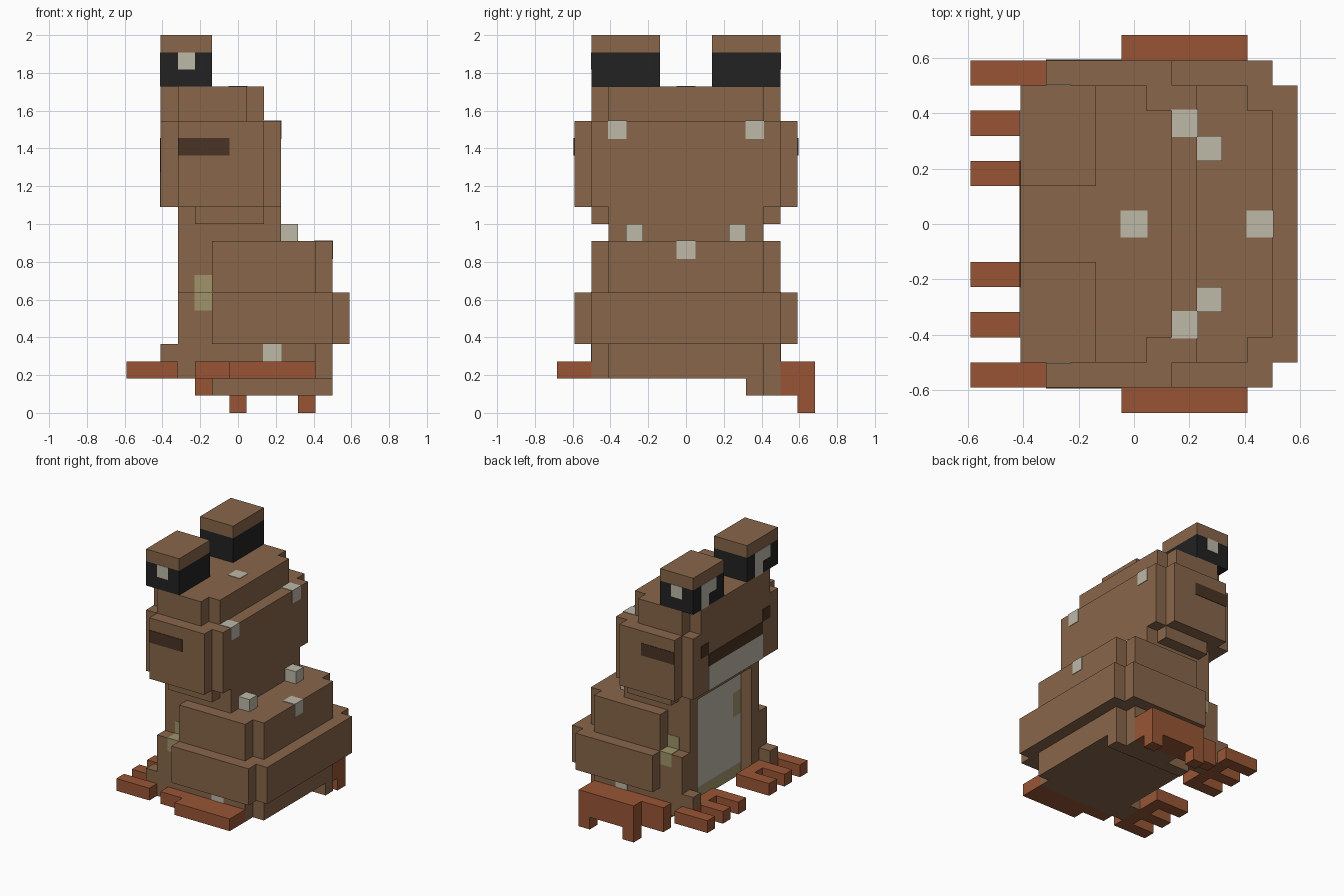
import bpy
import bmesh

U = 1 / 11      # edge of one block
SKIN = 0.04     # how far painted cells stand out, in blocks

cube = bpy.data.objects.get("Cube")
if cube:
    bpy.data.objects.remove(cube, do_unlink=True)


def material(name, hex_code):
    def linear(v):
        return v / 12.92 if v <= 0.04045 else ((v + 0.055) / 1.055) ** 2.4
    rgb = [linear(int(hex_code[i:i + 2], 16) / 255) for i in (0, 2, 4)]
    mat = bpy.data.materials.new(name)
    mat.use_nodes = True
    mat.diffuse_color = (*rgb, 1)
    bsdf = mat.node_tree.nodes["Principled BSDF"]
    bsdf.inputs["Base Color"].default_value = (*rgb, 1)
    bsdf.inputs["Roughness"].default_value = 0.9
    return mat


BROWN = material("brown skin", "88664A")
ORANGE = material("orange feet", "985535")
BLACK = material("black eye", "222222")
CREAM = material("cream", "BDB8A7")
OLIVE = material("olive", "A0946A")
DARK = material("dark mouth", "493424")


def finish(name, bm, mat):
    bmesh.ops.recalc_face_normals(bm, faces=bm.faces)
    bmesh.ops.scale(bm, vec=(U, U, U), verts=bm.verts)
    mesh = bpy.data.meshes.new(name)
    bm.to_mesh(mesh)
    bm.free()
    mesh.materials.append(mat)
    obj = bpy.data.objects.new(name, mesh)
    bpy.context.collection.objects.link(obj)
    return obj


def prism(bm, outline, z0, z1):
    face = bm.faces.new([bm.verts.new((x, y, z0)) for x, y in outline])
    top = bmesh.ops.extrude_face_region(bm, geom=[face], use_keep_orig=True)
    moved = [v for v in top["geom"] if isinstance(v, bmesh.types.BMVert)]
    bmesh.ops.translate(bm, vec=(0, 0, z1 - z0), verts=moved)


def layer(name, z0, z1, half):
    """Stepped slab: half outline from front to back, mirrored over y."""
    bm = bmesh.new()
    prism(bm, half + [(x, -y) for x, y in reversed(half)], z0, z1)
    return finish(name, bm, BROWN)


def boxes(name, mat, items, mirror=False, grow=0):
    """Boxes given as (x0, x1, y0, y1, z0, z1)."""
    bm = bmesh.new()
    for x0, x1, y0, y1, z0, z1 in items:
        x0, y0, z0 = x0 - grow, y0 - grow, z0 - grow
        x1, y1, z1 = x1 + grow, y1 + grow, z1 + grow
        for s in ((1, -1) if mirror else (1,)):
            prism(bm, [(x0, s * y0), (x1, s * y0), (x1, s * y1), (x0, s * y1)], z0, z1)
    return finish(name, bm, mat)


def front_plate(name, mat, x, rects):
    """Thin painted plates on a wall facing -x, given as (y0, y1, z0, z1)."""
    return boxes(name, mat, [(x - SKIN, x + SKIN, *r) for r in rects])


# Body, with the belly set back between the shoulders
chest = [(-2.5, 3.5), (-3.5, 3.5)]
layer("lower_body", 2, 4, chest + [(-3.5, 5.5), (4.5, 5.5), (4.5, 4.5), (5.5, 4.5)])
layer("hips", 4, 7, chest + [(-3.5, 5.5), (-1.5, 5.5), (-1.5, 6.5),
                             (5.5, 6.5), (5.5, 5.5), (6.5, 5.5)])
layer("upper_body", 7, 10, chest + [(-3.5, 4.5), (-1.5, 4.5), (-1.5, 5.5),
                                    (4.5, 5.5), (4.5, 4.5), (5.5, 4.5)])
layer("shoulders", 10, 11, chest + [(-3.5, 4.5), (2.5, 4.5)])


# Head slabs with notched corners
def head_slab(name, z0, z1, x0, x1, width):
    layer(name, z0, z1, [(x0, width - 1), (x0 + 1, width - 1), (x0 + 1, width),
                         (x1 - 1, width), (x1 - 1, width - 1), (x1, width - 1)])


head_slab("chin", 11, 12, -3.5, 2.5, 5.5)
head_slab("head", 12, 17, -4.5, 2.5, 6.5)
head_slab("forehead", 17, 19, -4.5, 1.5, 5.5)

# Eyes
boxes("eyeballs", BLACK, [(-4.5, -1.5, 1.5, 5.5, 19, 21)], True)
boxes("eyelids", BROWN, [(-4.5, -1.5, 1.5, 5.5, 21, 22)], True)
boxes("eye_side_glints", CREAM, [(-3.5, -2.5, 5.5 - SKIN, 5.5 + SKIN, 20, 21)], True)
for side, y in (("left", -3.5), ("right", 3.5)):
    front_plate(side + "_eye_glint", CREAM, -4.5,
                [(y - 1, y + 1, 20, 21), (y, y + 1, 19, 20)])

# Mouth and pale jaw
front_plate("mouth", DARK, -4.5, [(-3.5, 3.5, 14, 15), (-4.5, -3.5, 15, 16),
                                  (3.5, 4.5, 15, 16)])
boxes("mouth_corners", DARK, [(-3.5, -0.5, 6.5 - SKIN, 6.5 + SKIN, 15, 16)], True)
front_plate("jaw", CREAM, -4.5, [(-3.5, 3.5, 12, 14)])

# Belly
front_plate("belly", CREAM, -2.5, [(-3.5, 3.5, 3, 7), (-2.5, 2.5, 7, 9),
                                   (-3.5, 3.5, 9, 11)])
front_plate("belly_edge", OLIVE, -2.5, [(-3.5, 3.5, 2, 3), (-3.5, -2.5, 7, 9),
                                        (2.5, 3.5, 7, 9)])

# Skin spots
boxes("arm_patches", OLIVE, [(-2.5, -1.5, 4.5, 5.5, 6, 7),
                             (-2.5, -1.5, 3.5, 4.5, 7, 8)], True, SKIN)
boxes("paired_spots", CREAM, [(1.5, 2.5, 3.5, 4.5, 16, 17),
                              (1.5, 2.5, 4.5, 5.5, 3, 4 - SKIN)], True, SKIN)
boxes("middle_spots", CREAM, [(4.5, 5.5, -0.5, 0.5, 9, 10),
                              (-0.5, 0.5, -0.5, 0.5, 18, 19)], False, SKIN)
boxes("back_warts", CREAM, [(2.5, 3.5, 2.5, 3.5, 10, 11)], True)

# Arms and front feet with three toes
boxes("wrists", BROWN, [(-4.5, -3.5, 4.5, 5.5, 3, 4)], True)
boxes("front_feet", ORANGE, [(-4.5, -3.5, 1.5, 6.5, 2, 3)]
      + [(-6.5, -4.5, y, y + 1, 2, 3) for y in (1.5, 3.5, 5.5)], True)

# Hind foot lying flat, and the other one hanging down with its thigh
boxes("flat_hind_foot", ORANGE, [(-2.5, 4.5, -6.5, -5.5, 2, 3),
                                 (-0.5, 4.5, -7.5, -6.5, 2, 3)])
boxes("hanging_hind_foot", ORANGE, [(-2.5, -0.5, 5.5, 6.5, 1, 3),
                                    (-0.5, 4.5, 5.5, 7.5, 1, 3),
                                    (-0.5, 0.5, 6.5, 7.5, 0, 1),
                                    (3.5, 4.5, 6.5, 7.5, 0, 1)])
boxes("thigh", BROWN, [(-1.5, 5.5, 3.5, 4.5, 1, 2), (0.5, 4.5, 4.5, 5.5, 1, 2)])
